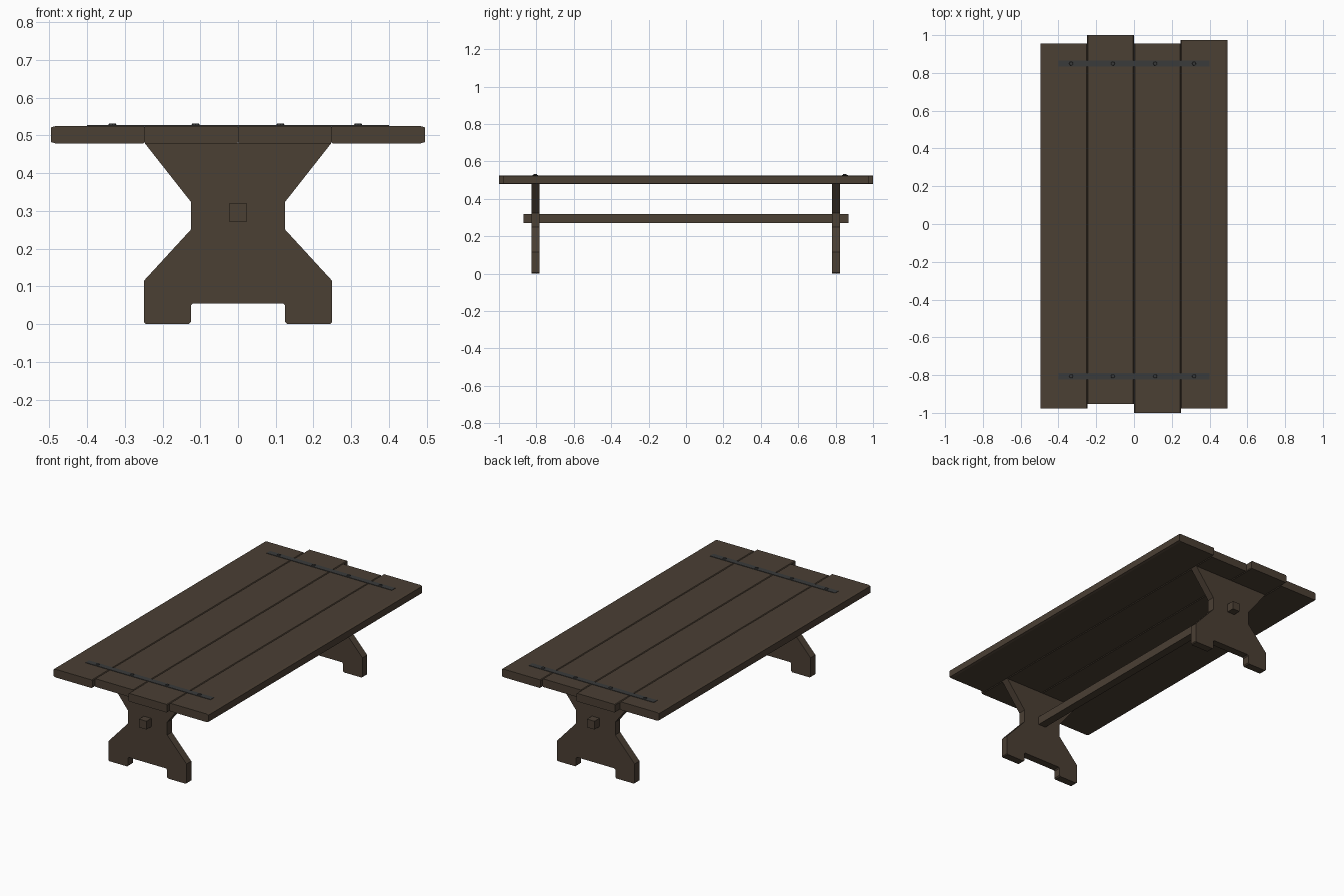
import bpy, bmesh
from mathutils import Matrix, Vector

if "Cube" in bpy.data.objects:
    bpy.data.objects.remove(bpy.data.objects["Cube"])


def material(name, color):
    m = bpy.data.materials.new(name)
    m.diffuse_color = color
    m.use_nodes = True
    m.node_tree.nodes["Principled BSDF"].inputs["Base Color"].default_value = m.diffuse_color
    return m


wood = material("dark_wood", (0.07, 0.05, 0.034, 1))
iron = material("iron", (0.042, 0.043, 0.043, 1))


def finish(bm, name, mat):
    bmesh.ops.recalc_face_normals(bm, faces=bm.faces)
    mesh = bpy.data.meshes.new(name)
    bm.to_mesh(mesh)
    bm.free()
    mesh.materials.append(mat)
    obj = bpy.data.objects.new(name, mesh)
    bpy.context.collection.objects.link(obj)
    return obj


def extrude_y(name, profile, y0, y1, mat):
    """Extrude an x-z outline from y0 to y1."""
    bm = bmesh.new()
    face = bm.faces.new([bm.verts.new((x, y0, z)) for x, z in profile])
    geom = bmesh.ops.extrude_face_region(bm, geom=[face])["geom"]
    verts = [g for g in geom if isinstance(g, bmesh.types.BMVert)]
    bmesh.ops.translate(bm, verts=verts, vec=(0, y1 - y0, 0))
    return finish(bm, name, mat)


def chamfered_rect(x0, x1, z0, z1, left, right, h):
    return [(x0 + left, z0), (x1 - right, z0), (x1, z0 + h), (x1, z1 - h),
            (x1 - right, z1), (x0 + left, z1), (x0, z1 - h), (x0, z0 + h)]


def rect(x0, x1, z0, z1):
    return [(x0, z0), (x1, z0), (x1, z1), (x0, z1)]


# Four tabletop planks with uneven ends
W = 0.2475
ends = [(-0.977, 0.955), (-0.953, 1.0), (-1.0, 0.955), (-0.977, 0.975)]
for i, (y0, y1) in enumerate(ends):
    x0 = (i - 2) * W
    left = 0.013 if i == 0 else 0.004
    right = 0.013 if i == 3 else 0.004
    extrude_y(f"tabletop_plank_{i + 1}",
              chamfered_rect(x0, x0 + W, 0.478, 0.525, left, right, 0.004),
              y0, y1, wood)

# Trestle legs: right half of the outline, mirrored to the left
half = [(0.125, 0.055), (0.125, 0.006), (0.131, 0), (0.244, 0), (0.249, 0.005),
        (0.249, 0.115), (0.125, 0.25), (0.125, 0.324), (0.247, 0.479)]
half[0:1] = [(0.119, 0.055), (0.125, 0.049)]
outline = half + [(-x, z) for x, z in reversed(half)]
for side, y in (("front", -0.804), ("back", 0.802)):
    extrude_y(f"{side}_trestle_leg", outline, y - 0.022, y + 0.022, wood)

# Stretcher bar passing through both legs
extrude_y("stretcher_bar", rect(-0.024, 0.024, 0.271, 0.319), -0.87, 0.87, wood)

# Iron straps with rivets
for side, y in (("front", -0.806), ("back", 0.849)):
    extrude_y(f"{side}_iron_strap", rect(-0.4, 0.4, 0.52, 0.5275),
              y - 0.016, y + 0.016, iron)
    bm = bmesh.new()
    for x in (-0.333, -0.112, 0.112, 0.318):
        bmesh.ops.create_cone(bm, cap_ends=True, segments=8, radius1=0.013,
                              radius2=0.009, depth=0.008,
                              matrix=Matrix.Translation(Vector((x, y, 0.527))))
    finish(bm, f"{side}_rivets", iron)
